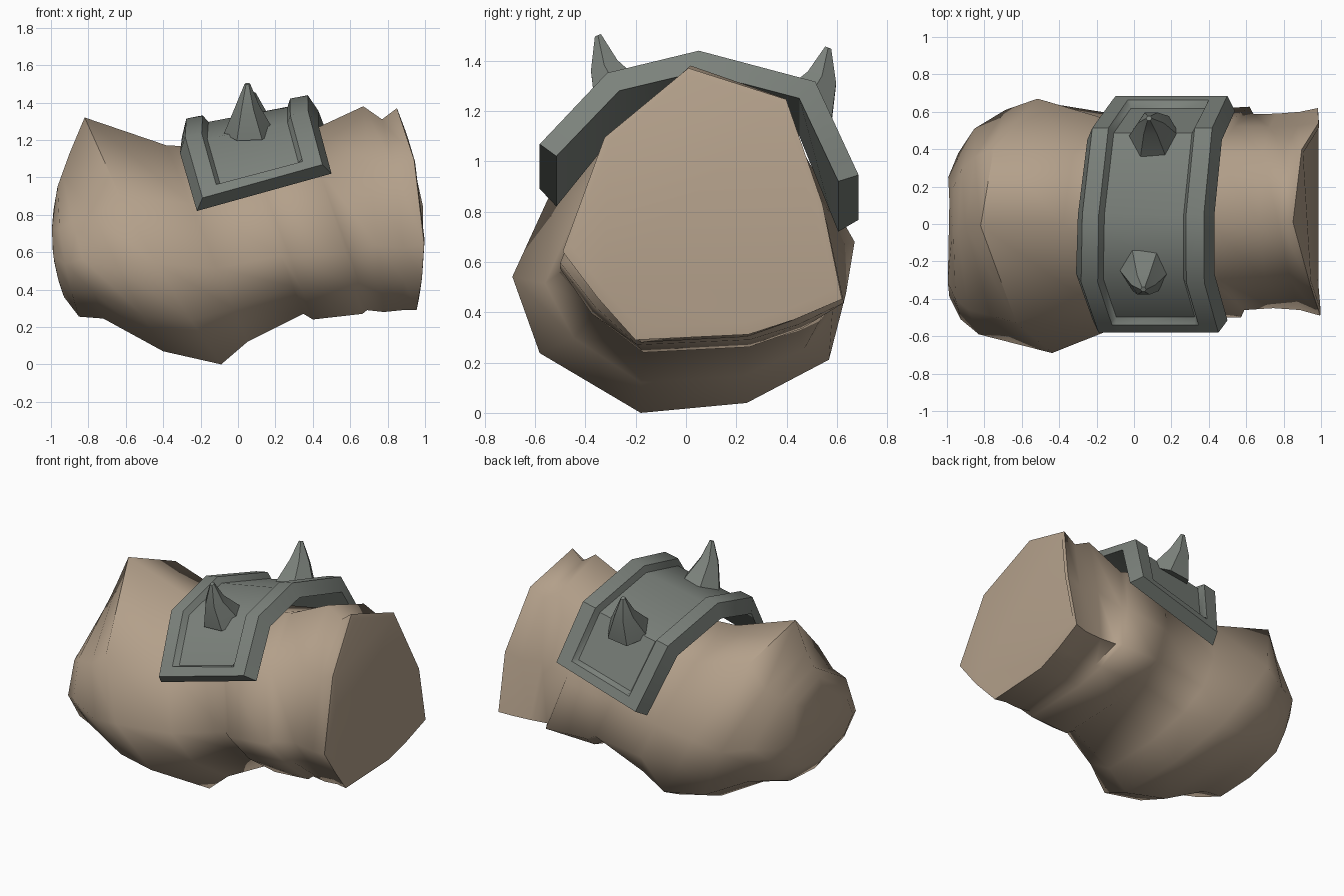
import bpy, bmesh, math
from mathutils import Vector

if "Cube" in bpy.data.objects:
    bpy.data.objects.remove(bpy.data.objects["Cube"])


def material(name, rgb):
    m = bpy.data.materials.new(name)
    m.diffuse_color = (*rgb, 1)
    m.use_nodes = True
    m.node_tree.nodes["Principled BSDF"].inputs["Base Color"].default_value = m.diffuse_color
    return m


TAN = material("tan_leather", (0.45, 0.35, 0.255))
GREY = material("grey_metal", (0.20, 0.222, 0.20))


def build(name, rings, mat, angle):
    """Loft equal point rings into a capped solid."""
    bm = bmesh.new()
    loops = [[bm.verts.new(p) for p in r] for r in rings]
    n = len(loops[0])
    for a, b in zip(loops, loops[1:]):
        for i in range(n):
            j = (i + 1) % n
            bm.faces.new((a[i], a[j], b[j], b[i]))
    bm.faces.new(loops[0])
    bm.faces.new(loops[-1])
    bmesh.ops.remove_doubles(bm, verts=bm.verts, dist=0.0005)
    bmesh.ops.recalc_face_normals(bm, faces=bm.faces)
    me = bpy.data.meshes.new(name)
    bm.to_mesh(me)
    bm.free()
    me.materials.append(mat)
    ob = bpy.data.objects.new(name, me)
    bpy.context.collection.objects.link(ob)
    bpy.ops.object.select_all(action='DESELECT')
    ob.select_set(True)
    bpy.context.view_layer.objects.active = ob
    bpy.ops.object.shade_smooth_by_angle(angle=math.radians(angle))


# Sleeve: the hand-end section blends into a rounder section at the flare
HAND = [(-.1, 1), (.6, .77), (.86, 0), (1, -.7), (.66, -.85),
        (.33, -.96), (-.48, -1), (-.75, -.69), (-1, -.35), (-.7, .49)]
FLARE = [(0, 1), (.6, .75), (1, .03), (.95, -.28), (.85, -.68),
         (.37, -.94), (-.25, -1), (-.84, -.64), (-1, -.18), (-.76, .36)]
# blend, x at top, x at bottom, bulge, y min, y max, z min, z max
SLEEVE = [
    (0, .86, .96, .08, -.46, .59, .34, 1.34),
    (0, .85, .955, .085, -.49, .62, .29, 1.37),
    (0, .77, .88, .05, -.46, .60, .29, 1.31),
    (0, .67, .78, 0, -.45, .59, .28, 1.38),
    (.1, .39, .69, 0, -.46, .59, .29, 1.25),
    (.1, .36, .665, .01, -.50, .63, .27, 1.25),
    (.3, .03, .40, .01, -.50, .62, .24, 1.19),
    (.3, .01, .35, 0, -.465, .59, .27, 1.16),
    (.6, -.38, .05, 0, -.56, .60, .12, 1.17),
    (1, -.82, -.09, -.05, -.69, .67, 0, 1.32),
    (1, -.90, -.40, -.03, -.64, .61, .07, 1.13),
    (1, -.94, -.72, -.02, -.59, .51, .245, 1.02),
    (1, -.965, -.85, -.03, -.51, .38, .255, .95),
    (1, -.975, -.93, -.04, -.39, .25, .36, .89),
]


def sleeve_ring(w, xt, xb, bulge, y0, y1, z0, z1):
    ring = []
    for a, b in zip(HAND, FLARE):
        u, v = (p + (q - p) * w for p, q in zip(a, b))
        ring.append(((xt + xb) / 2 + (xt - xb) / 2 * v + bulge * (1 - v * v),
                     (y0 + y1) / 2 + (y1 - y0) / 2 * u,
                     (z0 + z1) / 2 + (z1 - z0) / 2 * v))
    return ring


build("sleeve", [sleeve_ring(*r) for r in SLEEVE], TAN, 60)

# Arched plate: y, z of the underside, x left, x right, rise from left to right
ARCH = [(-.515, .92, -.22, .50, .20), (-.265, 1.205, -.31, .43, .15),
        (.05, 1.285, -.30, .43, .14), (.45, 1.175, -.25, .47, .15),
        (.605, .82, -.13, .54, .20)]
RIM, PANEL = .088, .05


def arch_at(t):
    i = min(int(t), 3)
    return [a + (b - a) * (t - i) for a, b in zip(ARCH[i], ARCH[i + 1])]


def arch_normal(t):
    def seg(i):
        a, b = ARCH[i], ARCH[i + 1]
        return Vector((0, a[1] - b[1], b[0] - a[0])).normalized()
    i = min(int(t), 3)
    if t == i and i > 0:    # mitred corner
        return (seg(i - 1) + seg(i)) / (1 + seg(i - 1).dot(seg(i)))
    return seg(i)


def plate_ring(t):
    y, z, xl, xr, rise = arch_at(t)
    n = arch_normal(t)
    h = PANEL if .2 < t < 3.8 else RIM
    prof = [(0, 0), (.06, RIM), (.18, RIM), (.21, h), (.79, h),
            (.82, RIM), (.95, RIM), (1, 0)]
    ring = []
    for u, k in prof:
        p = Vector((xl + (xr - xl) * u, y, z + rise * (u - .5))) + n * k
        p.x -= .22 * n.z * k
        ring.append(p)
    return ring


build("arm_plate", [plate_ring(t) for t in
                    (0, .16, .22, 1, 2, 3, 3.81, 3.86, 4)][:6] +
      [plate_ring(t) for t in (3.79, 3.85, 4)], GREY, 44)


# Two bent six-sided spikes on the plate
def spike(name, stations):
    axis = (Vector(stations[-1][0]) - Vector(stations[0][0])).normalized()
    side = axis.cross(Vector((0, 1, 0))).normalized()
    up = axis.cross(side)
    rings = []
    for c, r in stations:
        rings.append([Vector(c) + r * (side * math.cos(a) + up * math.sin(a))
                      for a in (math.tau * i / 6 for i in range(6))])
    build(name, rings, GREY, 50)


spike("front_spike", [((.06, -.25, 1.24), .135), ((.05, -.325, 1.38), .065),
                      ((.05, -.35, 1.50), .015)])
spike("back_spike", [((.11, .46, 1.19), .145), ((.09, .54, 1.33), .07),
                     ((.08, .565, 1.45), .015)])
